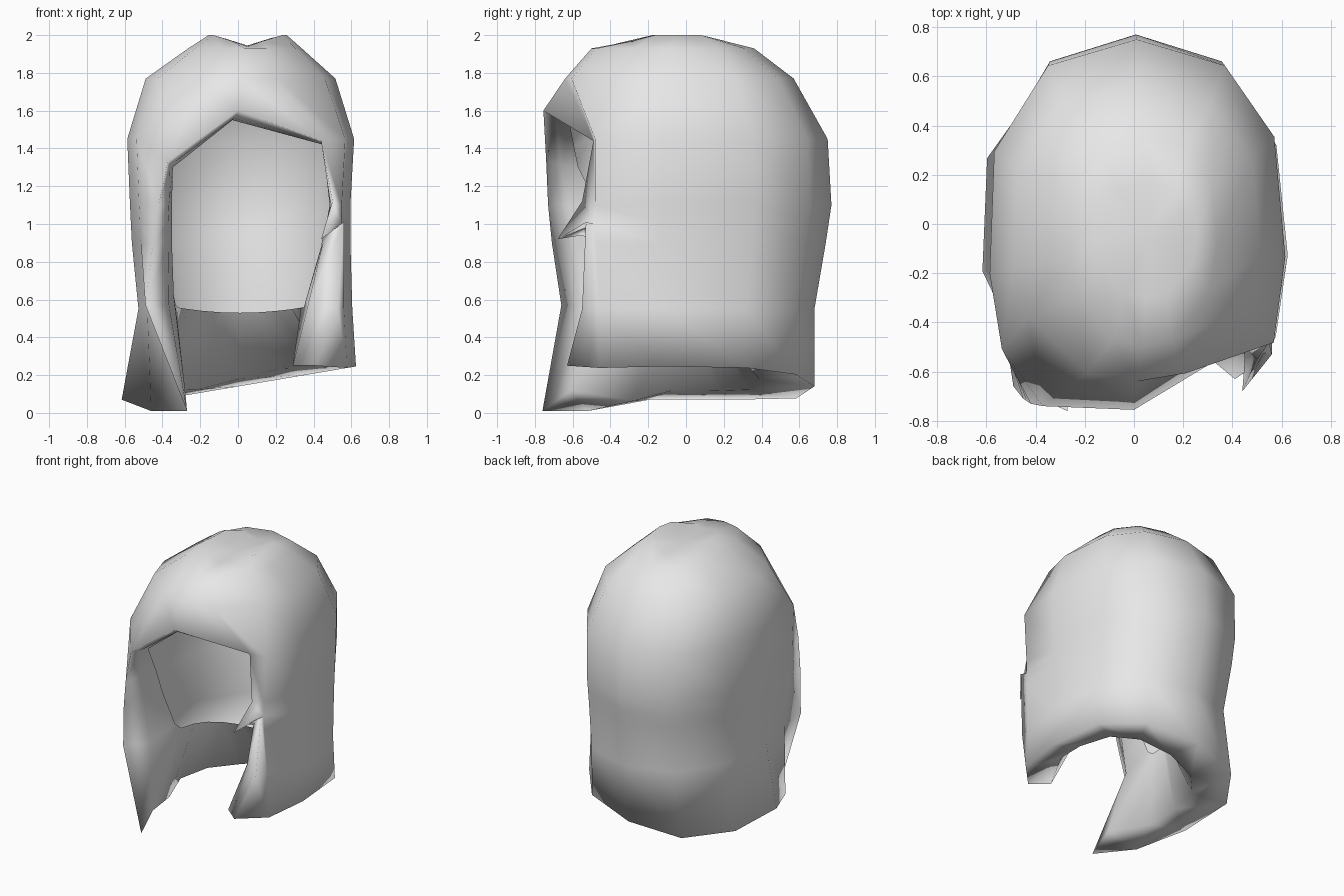
import bpy, bmesh, math
from mathutils import Vector

cube = bpy.data.objects.get("Cube")
if cube:
    bpy.data.objects.remove(cube, do_unlink=True)

# One plain grey for the whole hair shell
mat = bpy.data.materials.new("plain_grey")
mat.use_nodes = True
mat.diffuse_color = (0.8, 0.8, 0.8, 1)
mat.node_tree.nodes["Principled BSDF"].inputs["Base Color"].default_value = (0.8, 0.8, 0.8, 1)

# Column directions: left front edge, round the back, right front edge, brow centre
ANGLES = [-70, -30, -8, 25, 57, 90, 123, 160, 193, 213, 250, 270]
LEFT_EDGE, RIGHT_TEMPLE, RIGHT_EDGE, BROW = 0, 9, 10, 11

# Horizontal sections: z, right x, left x, front y, back y
CROWN = [(1.985, -0.16, 0.26, -0.30, 0.17),
         (1.93, -0.27, 0.34, -0.50, 0.36),
         (1.77, -0.50, 0.52, -0.64, 0.57),
         (1.45, -0.60, 0.62, -0.74, 0.75)]
SIDES = [(1.10, -0.585, 0.60, -0.74, 0.77),
         (1.00, -0.58, 0.60, -0.74, 0.755),
         (0.90, -0.575, 0.60, -0.73, 0.74),
         (0.55, -0.54, 0.61, -0.70, 0.68),
         (0.00, -0.63, 0.63, -0.70, 0.68)]

# Free front edges of the face opening, from the brow level down
LEFT_PATH = [(0.44, -0.49, 1.44), (0.50, -0.55, 1.12), (0.44, -0.68, 0.92),
             (0.56, -0.53, 1.01), (0.53, -0.55, 0.55), (0.41, -0.63, 0.25)]
RIGHT_PATH = [(-0.37, -0.74, 1.33), (-0.42, -0.73, 1.10), (-0.435, -0.72, 1.00),
              (-0.45, -0.71, 0.90), (-0.49, -0.66, 0.57), (-0.27, -0.76, 0.01)]

# Inner fold of each lock, facing the opening
LEFT_FOLD = [(0.45, -0.46, 1.43), (0.49, -0.47, 1.10), (0.45, -0.55, 0.94),
             (0.45, -0.46, 0.90), (0.37, -0.42, 0.57), (0.29, -0.53, 0.25)]
RIGHT_FOLD = [(-0.36, -0.66, 1.31), (-0.365, -0.62, 1.10), (-0.37, -0.60, 1.00),
              (-0.37, -0.58, 0.90), (-0.365, -0.52, 0.57), (-0.28, -0.61, 0.12)]

# Innermost rim of the turned-in lip
LEFT_RIM = [(0.45, -0.44, 1.42), (0.485, -0.40, 1.10), (0.46, -0.37, 0.96),
            (0.44, -0.34, 0.88), (0.36, -0.22, 0.60), (0.35, -0.15, 0.56)]
RIGHT_RIM = [(-0.345, -0.57, 1.30), (-0.35, -0.47, 1.10), (-0.35, -0.43, 1.00),
             (-0.35, -0.39, 0.90), (-0.34, -0.26, 0.62), (-0.33, -0.20, 0.57)]


def section_point(section, angle):
    """Point on a rounded section, squarer at the front below the crown."""
    z, x_right, x_left, y_front, y_back = section
    c, s = math.cos(math.radians(angle)), math.sin(math.radians(angle))
    power = 0.62 if s < -0.3 and z < 1.6 else 0.87
    mid = (x_left + x_right) / 2
    x = mid + math.copysign((x_left - x_right) / 2 * abs(c) ** power, c)
    y = (y_back if s > 0 else -y_front) * math.copysign(abs(s) ** power, s)
    return Vector((x, y, z))


bm = bmesh.new()


def bridge(a, b, closed=False):
    """Fill quads between two rows of vertices."""
    n = len(a)
    for i in range(n if closed else n - 1):
        j = (i + 1) % n
        bm.faces.new((a[i], b[i], b[j], a[j]))


# Crown: closed rings with a shallow dip at the very top
rows = [[section_point(s, a) for a in ANGLES] for s in CROWN]
for p in rows[0]:
    p.z = 1.94 + 0.06 * min(1, abs(p.x - 0.05) / 0.17)
rows[3][LEFT_EDGE] = Vector(LEFT_PATH[0])
rows[3][RIGHT_EDGE] = Vector(RIGHT_PATH[0])
rows[3][BROW] = Vector((0, -0.755, 1.60))
crown = [[bm.verts.new(p) for p in row] for row in rows]
for a, b in zip(crown, crown[1:]):
    bridge(a, b, closed=True)
top = bm.verts.new((0.05, -0.05, 1.945))
for i in range(len(ANGLES)):
    bm.faces.new((top, crown[0][i], crown[0][(i + 1) % len(ANGLES)]))

# Sides and back: open rows that end on the front edges
open_rows = [crown[3][:BROW]]
for k, section in enumerate(SIDES, 1):
    row = [section_point(section, a) for a in ANGLES[:BROW]]
    if k == len(SIDES):
        for p in row:
            p.z = max(0.07, 0.14 + 0.17 * p.x)
        row[RIGHT_TEMPLE] = Vector((-0.46, -0.52, 0.01))
    row[LEFT_EDGE] = Vector(LEFT_PATH[k])
    row[RIGHT_EDGE] = Vector(RIGHT_PATH[k])
    open_rows.append([bm.verts.new(p) for p in row])
for a, b in zip(open_rows, open_rows[1:]):
    bridge(a, b)

# Neck: runs flat underneath first, then turns up to the rim
hem = open_rows[-1][1:RIGHT_EDGE]
neck_rim, neck_fold = [], []
for i, v in enumerate(hem, 1):
    t = math.pi * i / RIGHT_EDGE
    r = Vector((0.01 + 0.34 * math.cos(t), -0.17 + 0.32 * math.sin(t),
                0.56 - 0.03 * math.sin(t) ** 2))
    p = v.co.lerp(r, 0.55)
    p.z = v.co.z + 0.1 * (r.z - v.co.z)
    neck_rim.append(r)
    neck_fold.append(p)

# Turned-in lip: follows the whole face and neck edge
outer = [crown[3][BROW]] + [r[LEFT_EDGE] for r in open_rows] + hem
outer += [r[RIGHT_EDGE] for r in reversed(open_rows)]
fold = [(-0.02, -0.69, 1.56)] + LEFT_FOLD + neck_fold + RIGHT_FOLD[::-1]
rim = [(-0.03, -0.62, 1.55)] + LEFT_RIM + neck_rim + RIGHT_RIM[::-1]
fold = [bm.verts.new(p) for p in fold]
bridge(outer, fold, closed=True)
bridge(fold, [bm.verts.new(p) for p in rim], closed=True)

bmesh.ops.recalc_face_normals(bm, faces=bm.faces)
for f in bm.faces:
    f.smooth = True
mesh = bpy.data.meshes.new("hair_shell")
bm.to_mesh(mesh)
bm.free()
mesh.materials.append(mat)
hair = bpy.data.objects.new("hair_shell", mesh)
bpy.context.collection.objects.link(hair)
